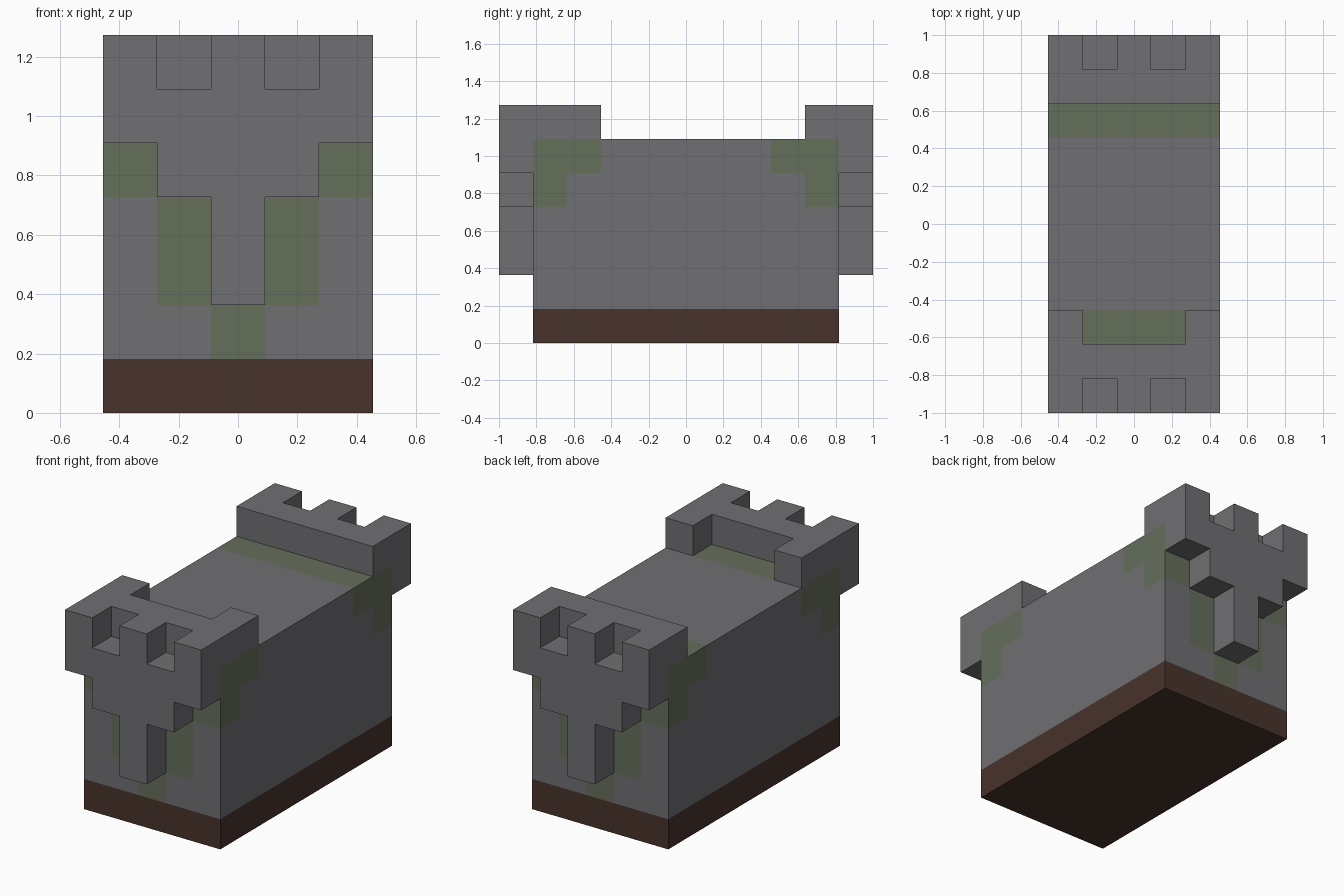
import bpy, bmesh
from mathutils import Vector

if "Cube" in bpy.data.objects:
    bpy.data.objects.remove(bpy.data.objects["Cube"], do_unlink=True)

U = 2 / 11  # one block


def material(name, rgb):
    m = bpy.data.materials.new(name)
    m.use_nodes = True
    m.diffuse_color = (*rgb, 1)
    m.node_tree.nodes["Principled BSDF"].inputs["Base Color"].default_value = (*rgb, 1)
    return m


STONE = material("grey stone", (0.162, 0.156, 0.165))
MOSS = material("mossy green", (0.130, 0.156, 0.105))
EARTH = material("dark brown", (0.065, 0.033, 0.024))


def finish(bm, name, mats):
    bmesh.ops.recalc_face_normals(bm, faces=bm.faces)
    mesh = bpy.data.meshes.new(name)
    bm.to_mesh(mesh)
    bm.free()
    for m in mats:
        mesh.materials.append(m)
    ob = bpy.data.objects.new(name, mesh)
    bpy.context.collection.objects.link(ob)
    return ob


def prism(name, half, place, depth):
    """Extrude a profile mirrored in x; place maps (a, b) to 3D."""
    outline = half + [(-a, b) for a, b in reversed(half)]
    bm = bmesh.new()
    face = bm.faces.new([bm.verts.new(place(a, b) * U) for a, b in outline])
    new = bmesh.ops.extrude_face_region(bm, geom=[face])["geom"]
    moved = [v for v in new if isinstance(v, bmesh.types.BMVert)]
    bmesh.ops.translate(bm, verts=moved, vec=Vector(depth) * U)
    return finish(bm, name, [STONE])


def body_material(face):
    """0 stone, 1 moss, 2 earth."""
    c, n = face.calc_center_median() / U, face.normal
    x, y, z = abs(c.x), abs(c.y), c.z
    if z < 1:
        return 2
    if n.z > 0.5:      # wall walk beside the parapets
        moss = 2.5 < c.y < 3.5 or (-3.5 < c.y < -2.5 and x < 1.5)
    elif abs(n.y) > 0.5:  # ends, below the stepped crests
        moss = (x > 1.5 and 4 < z < 5) or (0.5 < x < 1.5 and 2 < z < 4) or (x < 0.5 and z < 2)
    else:              # long sides, at the upper corners
        moss = (y > 2.5 and z > 5) or (y > 3.5 and z > 4)
    return int(moss)


# Main body, cut into panels so each colour follows a block edge
bm = bmesh.new()
bmesh.ops.create_cube(bm, size=1)
bmesh.ops.scale(bm, verts=bm.verts, vec=Vector((5, 9, 6)) * U)
bmesh.ops.translate(bm, verts=bm.verts, vec=(0, 0, 3 * U))
cuts = [(-1.5, -0.5, 0.5, 1.5), (-3.5, -2.5, 2.5, 3.5), (1, 2, 4, 5)]
for axis, values in enumerate(cuts):
    normal = Vector([float(i == axis) for i in range(3)])
    for v in values:
        bmesh.ops.bisect_plane(bm, geom=bm.verts[:] + bm.edges[:] + bm.faces[:],
                               plane_co=normal * v * U, plane_no=normal)
bmesh.ops.recalc_face_normals(bm, faces=bm.faces)
bm.normal_update()
for f in bm.faces:
    f.material_index = body_material(f)
finish(bm, "wall_body", [STONE, MOSS, EARTH])

# Stepped, notched crest on each end
crest = [(0.5, 2), (0.5, 4), (1.5, 4), (1.5, 5), (2.5, 5),
         (2.5, 7), (1.5, 7), (1.5, 6), (0.5, 6), (0.5, 7)]
for name, y in (("front_crest", -5.5), ("back_crest", 4.5)):
    prism(name, crest, lambda a, b: Vector((a, y, b)), (0, 1, 0))

# Parapets behind the crests; the front one has longer corners
front = [(2.5, -4.5), (2.5, -2.5), (1.5, -2.5), (1.5, -3.5)]
back = [(2.5, 3.5), (2.5, 4.5)]
for name, half in (("front_parapet", front), ("back_parapet", back)):
    prism(name, half, lambda a, b: Vector((a, b, 6)), (0, 0, 1))
